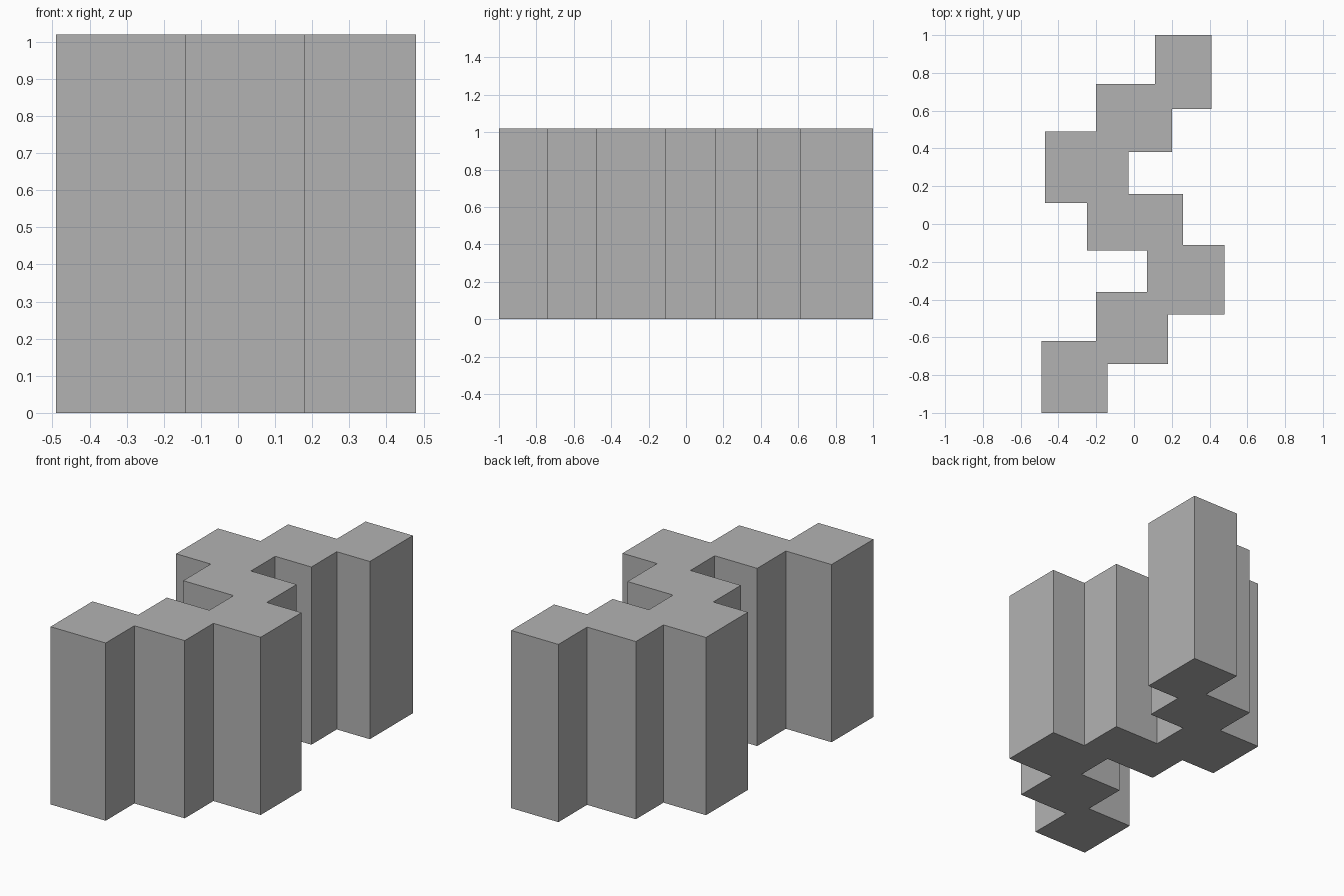
import bpy
import bmesh

cube = bpy.data.objects.get("Cube")
if cube:
    bpy.data.objects.remove(cube, do_unlink=True)

HEIGHT = 1.02

# Plain grey material
grey = bpy.data.materials.new("plain_grey")
grey.use_nodes = True
colour = (0.45, 0.45, 0.45, 1)
grey.diffuse_color = colour
grey.node_tree.nodes["Principled BSDF"].inputs["Base Color"].default_value = colour

# Stepped plan outline: corners alternate between x moves and y moves
START = (-0.49, -1.0)
STEPS = [
    # right-hand staircase, front to back
    (-0.14, -0.74), (0.18, -0.48), (0.48, -0.11), (0.26, 0.16),
    (-0.03, 0.38), (0.20, 0.61), (0.41, 1.0),
    # left-hand staircase, back to front
    (0.11, 0.74), (-0.20, 0.49), (-0.47, 0.11), (-0.25, -0.14),
    (0.07, -0.36), (-0.20, -0.62),
]
outline = [START]
for x, y in STEPS:
    outline += [(x, outline[-1][1]), (x, y)]
outline.append((START[0], outline[-1][1]))

# Extrude the outline into a folded block
bm = bmesh.new()
base = bm.faces.new([bm.verts.new((x, y, 0)) for x, y in outline])
top = bmesh.ops.extrude_face_region(bm, geom=[base], use_keep_orig=True)
bmesh.ops.translate(bm, vec=(0, 0, HEIGHT),
                    verts=[v for v in top["geom"] if isinstance(v, bmesh.types.BMVert)])
bmesh.ops.recalc_face_normals(bm, faces=bm.faces)
mesh = bpy.data.meshes.new("stepped_block")
bm.to_mesh(mesh)
bm.free()
mesh.materials.append(grey)
block = bpy.data.objects.new("stepped_block", mesh)
bpy.context.collection.objects.link(block)
